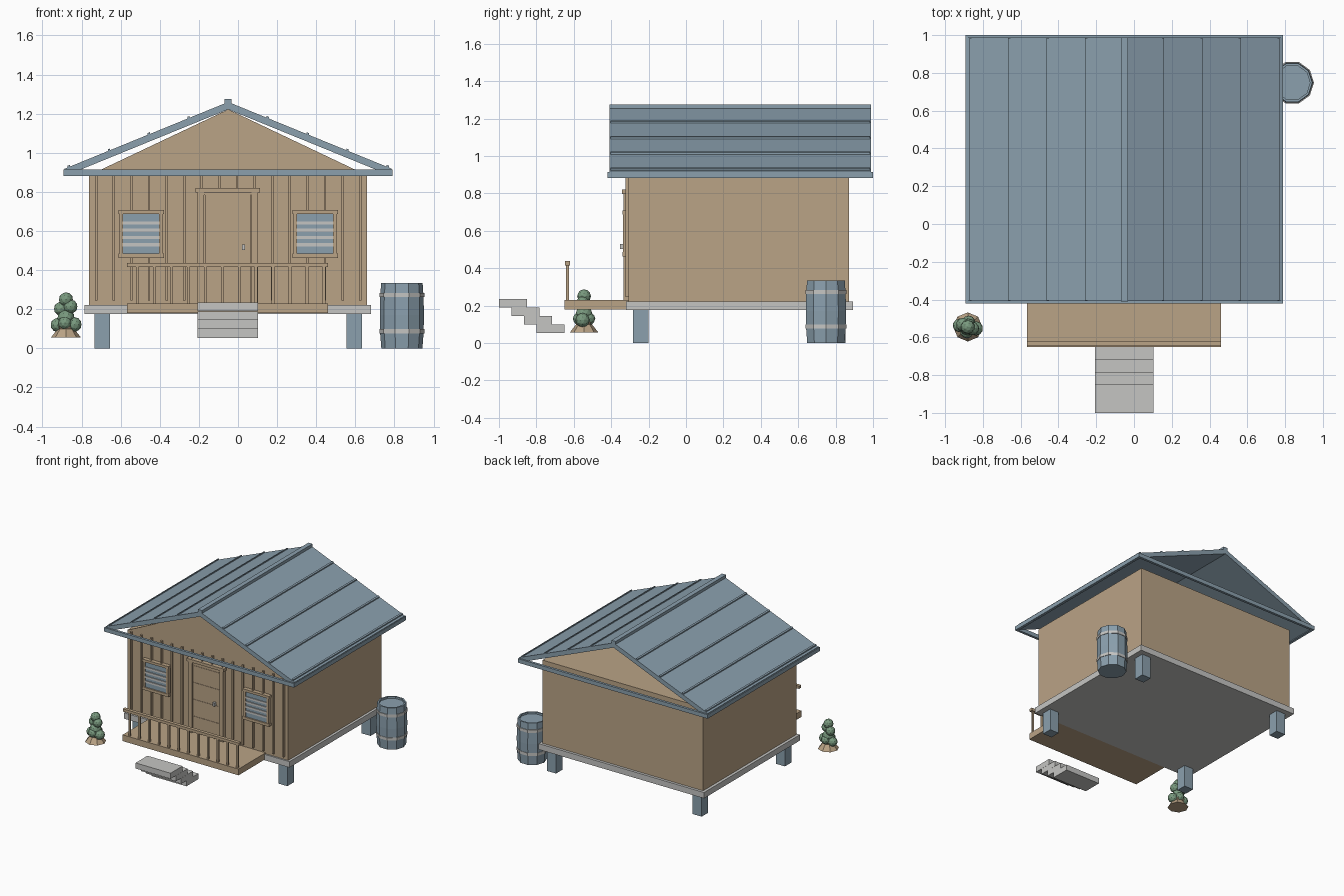
import bpy, bmesh, math
from mathutils import Matrix, Vector

if "Cube" in bpy.data.objects:
    bpy.data.objects.remove(bpy.data.objects["Cube"])


def material(name, rgb):
    m = bpy.data.materials.new(name)
    m.diffuse_color = (*rgb, 1)
    m.use_nodes = True
    m.node_tree.nodes["Principled BSDF"].inputs["Base Color"].default_value = m.diffuse_color
    return m


TAN = material("tan wood", (0.49, 0.367, 0.238))
BLUE = material("slate blue", (0.258, 0.352, 0.423))
GREY = material("pale grey", (0.56, 0.56, 0.545))
GREEN = material("leaf green", (0.19, 0.32, 0.21))
CX = -0.05   # centre line of the house


def finish(name, bm, mat):
    bmesh.ops.recalc_face_normals(bm, faces=bm.faces)
    me = bpy.data.meshes.new(name)
    bm.to_mesh(me)
    bm.free()
    me.materials.append(mat)
    ob = bpy.data.objects.new(name, me)
    bpy.context.collection.objects.link(ob)
    return ob


def boxes(name, mat, items):
    """One object from boxes given as (x0, x1, y0, y1, z0, z1)."""
    bm = bmesh.new()
    for x0, x1, y0, y1, z0, z1 in items:
        m = Matrix.Translation(((x0 + x1) / 2, (y0 + y1) / 2, (z0 + z1) / 2))
        bmesh.ops.create_cube(bm, size=1, matrix=m @ Matrix.Diagonal((x1 - x0, y1 - y0, z1 - z0, 1)))
    return finish(name, bm, mat)


def prism(name, mat, profiles, y0, y1):
    """Extrude x-z outlines along y."""
    bm = bmesh.new()
    for pts in profiles:
        f = bm.faces.new([bm.verts.new((x, y0, z)) for x, z in pts])
        g = bmesh.ops.extrude_face_region(bm, geom=[f])["geom"]
        bmesh.ops.translate(bm, vec=(0, y1 - y0, 0), verts=[v for v in g if isinstance(v, bmesh.types.BMVert)])
    return finish(name, bm, mat)


def lathe(name, mat, profile, sides, x, y):
    """Closed turned shape from (radius, z) points, capped at both ends."""
    bm = bmesh.new()
    rings = [[bm.verts.new((x + r * math.cos(2 * math.pi * i / sides),
                            y + r * math.sin(2 * math.pi * i / sides), z))
              for i in range(sides)] for r, z in profile]
    for a, b in zip(rings, rings[1:]):
        for i in range(sides):
            j = (i + 1) % sides
            bm.faces.new((a[i], a[j], b[j], b[i]))
    bm.faces.new(rings[0])
    bm.faces.new(rings[-1])
    return finish(name, bm, mat)


# Base slab and stilts
boxes("base_slab", GREY, [(-0.785, 0.68, -0.32, 0.893, 0.175, 0.222)])
boxes("stilts", BLUE, [(CX + s * 0.645 - 0.04, CX + s * 0.645 + 0.04, y, y + 0.082, 0, 0.175)
                       for s in (-1, 1) for y in (-0.283, 0.77)])

# Walls, front gable (the rear of the attic is open)
boxes("walls", TAN, [(-0.762, 0.66, -0.308, 0.872, 0.222, 0.888)])
prism("front_gable", TAN, [[(-0.762, 0.885), (0.66, 0.885), (CX, 1.222)]], -0.308, -0.298)
boxes("wall_battens", TAN, [(x - 0.006, x + 0.006, -0.324, -0.307, 0.245, 0.885)
                            for x in (-0.725 + 0.09 * i for i in range(16))])

# Roof slopes, standing seams, ridge cap and eave frame
SLOPE = 0.408


def top(d):
    return 1.26 - SLOPE * d


slopes, seams = [], []
for s in (-1, 1):
    slopes.append([(CX, top(0)), (CX + s * 0.836, top(0.836)),
                   (CX + s * 0.836, top(0.836) - 0.038), (CX, top(0) - 0.038)])
    for d in (0.203, 0.407, 0.61, 0.815):
        a, b = d - 0.006, d + 0.006
        seams.append([(CX + s * a, top(a) - 0.005), (CX + s * a, top(a) + 0.009),
                      (CX + s * b, top(b) + 0.009), (CX + s * b, top(b) - 0.005)])
for i, p in enumerate(slopes):
    prism(("roof_left", "roof_right")[i], BLUE, [p], -0.408, 0.988)
prism("roof_seams", BLUE, seams, -0.404, 0.984)
boxes("ridge_cap", BLUE, [(CX - 0.018, CX + 0.018, -0.41, 0.988, 1.222, 1.276)])
boxes("eave_frame", BLUE, [(-0.892, 0.79, -0.42, -0.4, 0.882, 0.914),
                           (-0.892, 0.79, 0.98, 1.0, 0.882, 0.914),
                           (-0.892, -0.87, -0.4, 0.98, 0.882, 0.914),
                           (0.768, 0.79, -0.4, 0.98, 0.882, 0.914)])

# Door with trim and knob
boxes("door", TAN, [(-0.17, 0.065, -0.326, -0.305, 0.232, 0.785)]
      + [(-0.165, 0.06, -0.329, -0.325, z, z + 0.125) for z in (0.24, 0.375, 0.51, 0.645)])
boxes("door_trim", TAN, [(-0.208, -0.175, -0.335, -0.305, 0.225, 0.797),
                         (0.07, 0.103, -0.335, -0.305, 0.225, 0.797),
                         (-0.175, 0.07, -0.333, -0.305, 0.785, 0.797),
                         (-0.217, 0.113, -0.342, -0.305, 0.797, 0.82)])
boxes("door_knob", GREY, [(0.02, 0.036, -0.353, -0.325, 0.503, 0.53)])

# Windows: frame, pane and slats
for side, s in (("left", -1), ("right", 1)):
    c = CX + s * 0.445
    boxes(side + "_window_frame", TAN, [(c - 0.112, c - 0.092, -0.338, -0.305, 0.465, 0.705),
                                        (c + 0.092, c + 0.112, -0.338, -0.305, 0.465, 0.705),
                                        (c - 0.117, c + 0.117, -0.34, -0.305, 0.687, 0.707),
                                        (c - 0.117, c + 0.117, -0.34, -0.305, 0.463, 0.485)])
    boxes(side + "_window_pane", BLUE, [(c - 0.093, c + 0.093, -0.33, -0.307, 0.484, 0.688)])
    boxes(side + "_window_slats", GREY, [(c - 0.093, c + 0.093, -0.336, -0.329, z - 0.008, z + 0.008)
                                         for z in (0.53, 0.567, 0.604, 0.641)])

# Porch deck, railing and floating steps
boxes("porch_deck", TAN, [(-0.567, 0.46, -0.65, -0.3, 0.18, 0.23)])
boxes("porch_rail", TAN, [(-0.567, 0.46, -0.647, -0.62, 0.415, 0.437)])
boxes("balusters", TAN, [(x - 0.007, x + 0.007, -0.641, -0.626, 0.228, 0.417)
                         for x in (-0.515 + 0.0868 * i for i in range(12))])
boxes("steps", GREY, [(-0.207, 0.103, -1 + 0.067 * i, -0.85 + 0.067 * i,
                       0.19 - 0.0455 * i, 0.235 - 0.0455 * i) for i in range(4)])

# Barrel with two hoops and a sunken lid
BX, BY = 0.838, 0.748
lathe("barrel", BLUE, [(0.105, 0), (0.111, 0.075), (0.113, 0.17), (0.111, 0.26),
                       (0.106, 0.335), (0.094, 0.335), (0.094, 0.32)], 10, BX, BY)
for name, z in (("lower_hoop", 0.077), ("upper_hoop", 0.262)):
    lathe(name, GREY, [(0.115, z), (0.115, z + 0.022)], 10, BX, BY)

# Potted shrub
PX, PY = -0.88, -0.545
lathe("pot", TAN, [(0.077, 0.055), (0.042, 0.1), (0.05, 0.112)], 8, PX, PY)
bm = bmesh.new()
for dx, dy, z, r in ((0, 0, 0.25, 0.037), (-0.026, 0.012, 0.203, 0.036), (0.024, -0.008, 0.213, 0.036),
                     (0, 0, 0.155, 0.045), (-0.043, 0.008, 0.12, 0.036), (0.043, -0.008, 0.122, 0.038),
                     (0.005, 0.025, 0.13, 0.035), (-0.005, -0.025, 0.13, 0.035)):
    bmesh.ops.create_icosphere(bm, subdivisions=2, radius=r,
                               matrix=Matrix.Translation(Vector((PX + dx, PY + dy, z))))
finish("shrub_leaves", bm, GREEN)
